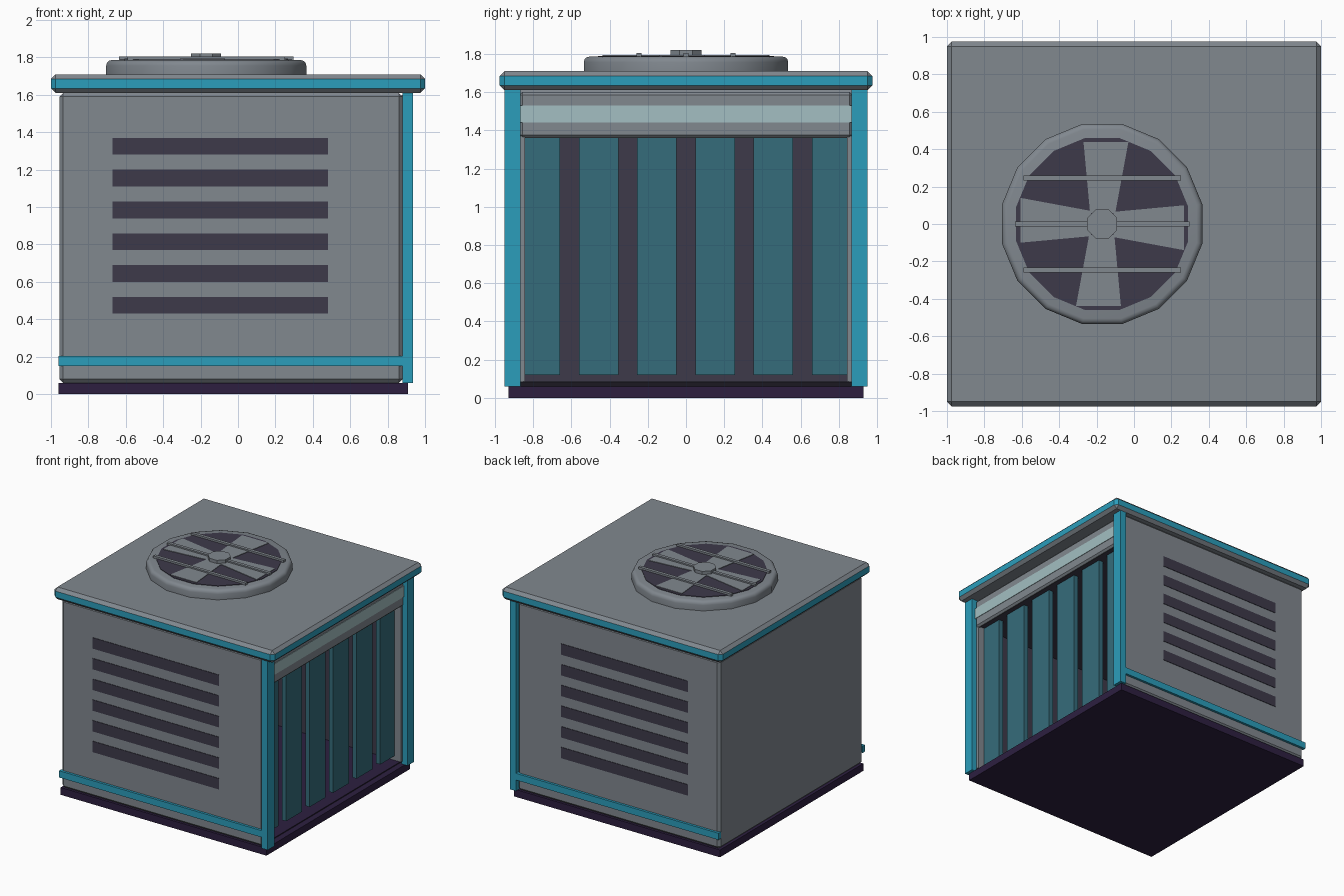
import bpy, bmesh, math
from mathutils import Matrix, Vector

if "Cube" in bpy.data.objects:
    bpy.data.objects.remove(bpy.data.objects["Cube"])


def material(name, rgb):
    lin = [((c / 255 + 0.055) / 1.055) ** 2.4 for c in rgb]
    m = bpy.data.materials.new(name)
    m.diffuse_color = (*lin, 1)
    m.use_nodes = True
    m.node_tree.nodes["Principled BSDF"].inputs["Base Color"].default_value = m.diffuse_color
    return m


GREY = material("casing grey", (129, 136, 143))
TEAL = material("bright teal", (43, 157, 187))
SLATE = material("slat teal", (53, 108, 123))
DARK = material("dark interior", (61, 58, 74))
PLUM = material("plinth plum", (45, 31, 64))
PALE = material("pale teal", (163, 191, 194))


def finish(name, bm, mats, smooth=False):
    bm.normal_update()
    me = bpy.data.meshes.new(name)
    bm.to_mesh(me)
    bm.free()
    for m in mats:
        me.materials.append(m)
    if smooth:
        me.shade_smooth()
        me.set_sharp_from_angle(angle=math.radians(35))
    ob = bpy.data.objects.new(name, me)
    bpy.context.collection.objects.link(ob)
    return ob


def box_bm(lo, hi, bevel=0):
    lo, hi = Vector(lo), Vector(hi)
    bm = bmesh.new()
    bmesh.ops.create_cube(bm, size=1)
    for v in bm.verts:
        v.co = Vector([lo[i] if v.co[i] < 0 else hi[i] for i in range(3)])
    if bevel:
        bmesh.ops.bevel(bm, geom=bm.edges[:], offset=bevel, segments=1, affect='EDGES')
    bm.normal_update()
    return bm


def box(name, lo, hi, mat, bevel=0):
    return finish(name, box_bm(lo, hi, bevel), [mat])


def prism(name, sides, apothem, z0, z1, mat, bevel=0, smooth=False):
    # regular prism with flats facing the axes, centred on the fan
    bm = bmesh.new()
    r = apothem / math.cos(math.pi / sides)
    bmesh.ops.create_cone(bm, cap_ends=True, segments=sides, radius1=r, radius2=r, depth=z1 - z0)
    bm.verts.ensure_lookup_table()
    a = math.atan2(bm.verts[0].co.y, bm.verts[0].co.x)
    bmesh.ops.rotate(bm, verts=bm.verts[:], matrix=Matrix.Rotation(math.pi / sides - a, 3, 'Z'))
    bmesh.ops.translate(bm, verts=bm.verts[:], vec=(FAN_X, 0, (z0 + z1) / 2))
    if bevel:
        top = [e for e in bm.edges if all(v.co.z > z1 - 1e-4 for v in e.verts)]
        bmesh.ops.bevel(bm, geom=top, offset=bevel, segments=3, profile=0.5, affect='EDGES')
    return finish(name, bm, [mat], smooth)


FAN_X = -0.17

# plinth
box("plinth", (-0.96, -0.93, 0), (0.91, 0.93, 0.06), PLUM)

# hollow casing, open on the right side
bm = box_bm((-0.955, -0.93, 0.06), (0.88, 0.93, 1.61), 0.02)
side = max(bm.faces, key=lambda f: f.calc_center_median().x)
bmesh.ops.inset_individual(bm, faces=[side], thickness=0.05)
for v in side.verts:
    v.co.y = math.copysign(0.85, v.co.y)
    v.co.z = 1.37 if v.co.z > 0.8 else 0.084
before = set(bm.faces) - {side}
inner = bmesh.ops.extrude_discrete_faces(bm, faces=[side])["faces"][0]
for v in inner.verts:
    v.co.x = -0.88
bm.normal_update()
for f in bm.faces:
    c = f.calc_center_median()
    if f not in before:
        f.material_index = 2 if f.normal.z > 0.9 else 1
    elif c.x > 0.8 and c.z < 0.1 and abs(c.y) < 0.8:
        f.material_index = 1  # low sill
finish("casing", bm, [GREY, DARK, PLUM])

# roof with a teal edge band
bm = box_bm((-1, -0.975, 1.61), (1, 0.975, 1.71), 0.025)
for f in bm.faces:
    if abs(f.normal.z) < 0.1 and max(abs(f.normal.x), abs(f.normal.y)) > 0.6:
        f.material_index = 1
finish("roof", bm, [GREY, TEAL])

# header over the opening
box("header", (0.86, -0.87, 1.36), (0.90, 0.87, 1.60), GREY, 0.015)
box("header_stripe", (0.896, -0.868, 1.44), (0.904, 0.868, 1.53), PALE)

# front and back: posts, jambs, trim strips and vents
for s, tag in ((-1, "front"), (1, "back")):
    def span(a, b):
        return sorted((s * a, s * b))
    y0, y1 = span(0.865, 0.95)
    box(tag + "_post", (0.88, y0, 0.06), (0.935, y1, 1.61), TEAL)
    y0, y1 = span(0.843, 0.87)
    box(tag + "_jamb", (0.79, y0, 0.085), (0.89, y1, 1.37), GREY)
    y0, y1 = span(0.92, 0.95)
    box(tag + "_trim", (-0.96, y0, 0.15), (0.885, y1, 0.205), TEAL)
    y0, y1 = span(0.926, 0.934)
    for i in range(6):
        z = 0.43 + 0.17 * i
        box(f"{tag}_vent_{i + 1}", (-0.67, y0, z), (0.48, y1, z + 0.09), DARK)

# upright slats in the opening
for i in range(6):
    y = (i - 2.5) * 0.305
    w = 0.103
    box(f"slat_{i + 1}", (0.79, max(y - w, -0.845), 0.12), (0.83, min(y + w, 0.845), 1.368), SLATE)

# fan housing and dark well
prism("fan_housing", 16, 0.535, 1.705, 1.786, GREY, 0.03, True)
prism("fan_well", 16, 0.46, 1.78, 1.79, DARK)

# four tapered fan blades
for k in range(4):
    bm = bmesh.new()
    vs = [bm.verts.new((x, y, 1.788)) for x, y in
          ((-0.065, 0.06), (0.07, 0.06), (0.14, 0.438), (-0.10, 0.438))]
    f = bm.faces.new(vs)
    up = bmesh.ops.extrude_face_region(bm, geom=[f])["geom"]
    bmesh.ops.translate(bm, verts=[g for g in up if isinstance(g, bmesh.types.BMVert)], vec=(0, 0, 0.006))
    bmesh.ops.rotate(bm, verts=bm.verts[:], matrix=Matrix.Rotation(k * math.pi / 2, 3, 'Z'))
    bmesh.ops.translate(bm, verts=bm.verts[:], vec=(FAN_X, 0, 0))
    bmesh.ops.recalc_face_normals(bm, faces=bm.faces[:])
    finish(f"fan_blade_{k + 1}", bm, [GREY])

# guard bars and hub
for name, y, h in (("front", -0.245, 0.42), ("middle", 0, 0.467), ("back", 0.245, 0.42)):
    box(name + "_guard_bar", (FAN_X - h, y - 0.013, 1.786), (FAN_X + h, y + 0.013, 1.805), GREY)
prism("fan_hub", 8, 0.08, 1.786, 1.82, GREY)
